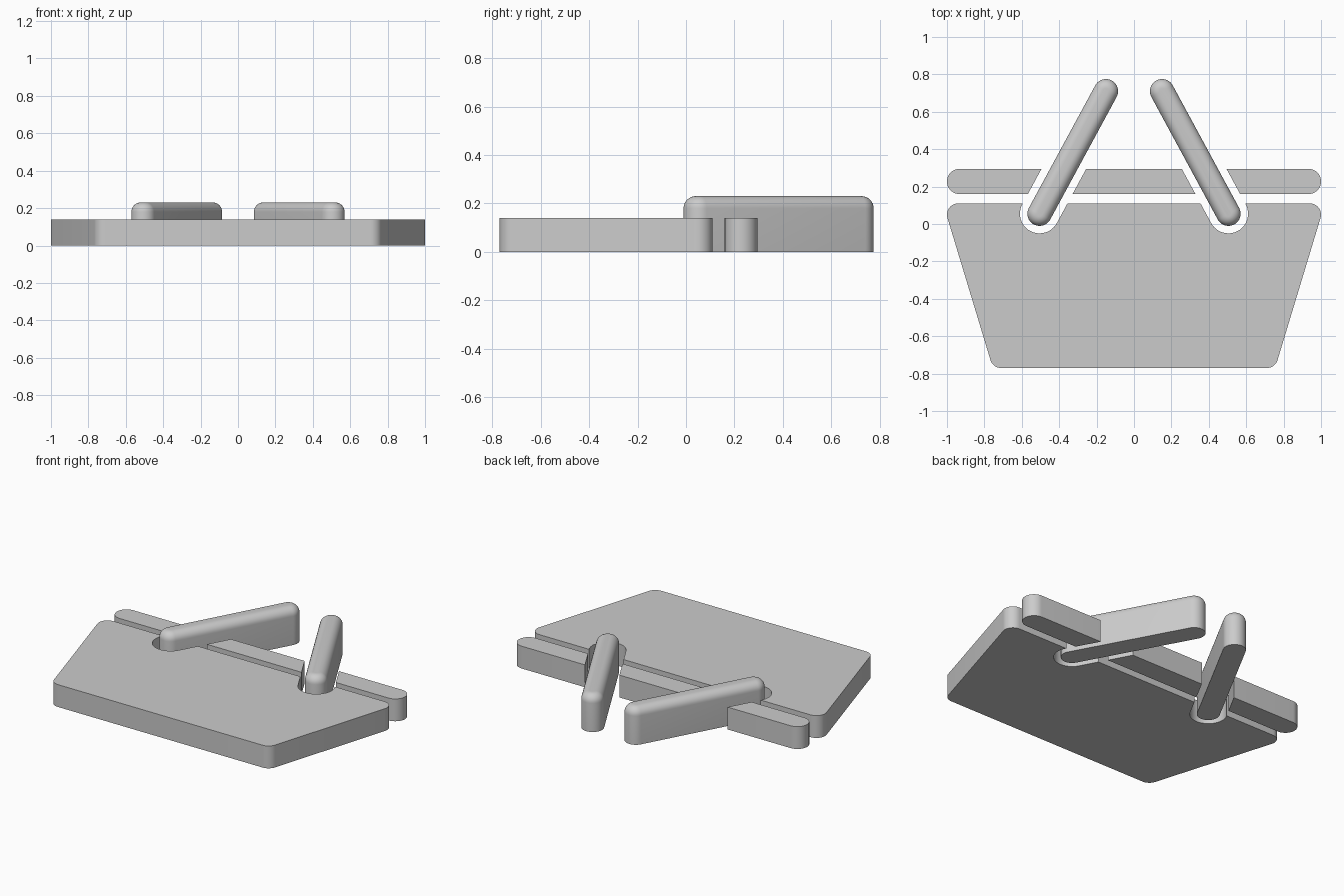
import bpy, bmesh
from math import pi, sin, cos, radians
from mathutils import Vector

cube = bpy.data.objects.get("Cube")
if cube:
    bpy.data.objects.remove(cube, do_unlink=True)

GREY = (0.6, 0.6, 0.6, 1)
mat = bpy.data.materials.new("plain grey")
mat.use_nodes = True
mat.diffuse_color = GREY
mat.node_tree.nodes["Principled BSDF"].inputs["Base Color"].default_value = GREY

THICK = 0.14                       # height of the flat slabs
PIVOT = Vector((0.505, 0.055))     # lower end of the handle on the +x side
TIP = Vector((0.15, 0.71))
AXIS = (TIP - PIVOT).normalized()
OUT = Vector((AXIS.y, -AXIS.x))    # across the handle, towards +x
SLOT = 0.105                       # half width of the gap round each handle
HANDLE = 0.065


def arc(c, r, a0, a1, n=12):
    """Points on an arc, angles in radians."""
    return [Vector((c[0] + r * cos(a0 + (a1 - a0) * i / n),
                    c[1] + r * sin(a0 + (a1 - a0) * i / n))) for i in range(n + 1)]


def flip(points):
    """Mirror an outline across x = 0, keeping its winding."""
    return [Vector((-p.x, p.y)) for p in reversed(points)]


def slot_edge(side, y):
    """Point at height y on one straight side of the slot."""
    p = PIVOT + OUT * SLOT * side
    return p + AXIS * ((y - p.y) / AXIS.y)


def solid(name, rings):
    """Closed solid from stacked outlines [(points, z), ...]."""
    bm = bmesh.new()
    loops = [[bm.verts.new((p.x, p.y, z)) for p in pts] for pts, z in rings]
    for low, high in zip(loops, loops[1:]):
        for i in range(len(low)):
            j = (i + 1) % len(low)
            bm.faces.new((low[i], low[j], high[j], high[i]))
    bm.faces.new(list(reversed(loops[0])))
    bm.faces.new(loops[-1])
    bmesh.ops.recalc_face_normals(bm, faces=bm.faces)
    mesh = bpy.data.meshes.new(name)
    bm.to_mesh(mesh)
    bm.free()
    mesh.materials.append(mat)
    obj = bpy.data.objects.new(name, mesh)
    bpy.context.collection.objects.link(obj)
    bpy.ops.object.select_all(action='DESELECT')
    bpy.context.view_layer.objects.active = obj
    obj.select_set(True)
    bpy.ops.object.shade_smooth_by_angle(angle=radians(30))
    return obj


def slab(name, points):
    return solid(name, [(points, 0), (points, THICK)])


# Basket body: tapered sides, rounded corners, a slot round each handle foot
TOP, BOTTOM, ROUND = 0.11, -0.77, 0.06
lean = radians(-17.5)
across = OUT.to_2d()
foot = math_angle = Vector((1, 0)).angle_signed(across) * -1
right_half = (arc((0.71, BOTTOM + ROUND), ROUND, -pi / 2, lean)
              + arc((0.94, TOP - ROUND), ROUND, lean, pi / 2)
              + [slot_edge(1, TOP)]
              + arc(PIVOT, SLOT, foot, foot - pi, 24)
              + [slot_edge(-1, TOP)])
slab("basket_body", right_half + flip(right_half))

# Rim bar, split in three by the handle slots
LOW, HIGH = 0.16, 0.295
r = (HIGH - LOW) / 2
end = arc((1 - r, LOW + r), r, -pi / 2, pi / 2, 20)
outer = end + [slot_edge(1, HIGH), slot_edge(1, LOW)]
inner = [slot_edge(-1, LOW), slot_edge(-1, HIGH)]
slab("rim_left", outer)
slab("rim_right", flip(outer))
slab("rim_middle", inner + flip(inner))


# Handles: upright capsules with a rounded top edge
def capsule(radius):
    return (arc(TIP, radius, foot, foot + pi, 20)
            + arc(PIVOT, radius, foot + pi, foot + 2 * pi, 20))


FILLET, PEAK = 0.05, 0.23
rings = [(capsule(HANDLE), 0)]
for i in range(9):
    t = pi / 2 * i / 8
    rings.append((capsule(HANDLE - FILLET * (1 - cos(t))), PEAK - FILLET * (1 - sin(t))))
solid("handle_left", rings)
solid("handle_right", [(flip(pts), z) for pts, z in rings])
